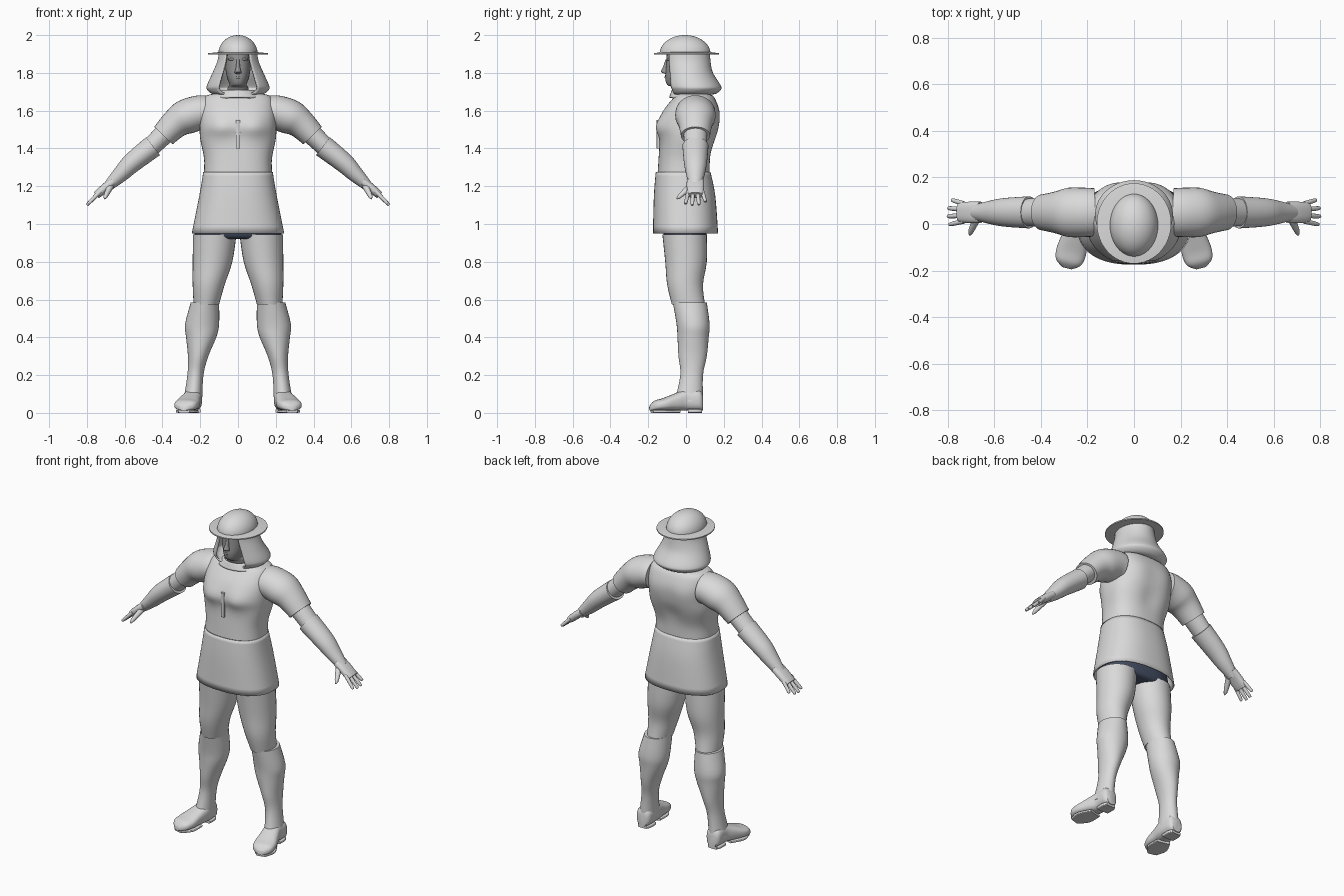
import bpy, math
from mathutils import Vector

cube = bpy.data.objects.get("Cube")
if cube:
    bpy.data.objects.remove(cube, do_unlink=True)

SIDE = Vector((1, 0, 0))
BACK = SIDE.yzx.zxy.zxy  # rotated into place below
BACK = Vector((0, 1, 0))
UP = SIDE.cross(BACK)


def material(name, red, green, blue):
    m = bpy.data.materials.new(name)
    m.use_nodes = True
    colour = (red, green, blue, 1)
    m.diffuse_color = colour
    m.node_tree.nodes["Principled BSDF"].inputs["Base Color"].default_value = colour
    return m


CLOTH = material("light grey", .7, .7, .7)
FACE = material("face grey", .3, .3, .3)
SHORTS = material("slate blue", .06, .08, .13)


def smooth_rings(rings, steps):
    """Catmull-Rom interpolation between section rings."""
    last = len(rings) - 1
    result = []
    for i in range(last):
        quads = zip(rings[max(i - 1, 0)], rings[i], rings[i + 1], rings[min(i + 2, last)])
        quads = list(quads)
        for s in range(steps):
            t = s / steps
            result.append([
                b + t / 2 * (c - a + t * (2 * a - 5 * b + 4 * c - d + t * (3 * b - a - 3 * c + d)))
                for a, b, c, d in quads])
    return result + [list(rings[last])]


def signed_power(value, exponent):
    return math.copysign(abs(value) ** exponent, value)


def loft(name, rings, mat=CLOTH, depth_axis=BACK, along=None, power=2, steps=4, gap=0,
         caps=True, mirror=False, wall=0, shape=None, segments=32):
    """Skin over oval rings: centre x, y, z, radius across, radius along depth_axis."""
    rings = smooth_rings(rings, steps)
    centres = [Vector(ring[:3]) for ring in rings]
    last = len(rings) - 1
    count = segments + 1 if gap else segments
    verts, faces = [], []
    for i, ring in enumerate(rings):
        tangent = along or centres[min(i + 1, last)] - centres[max(i - 1, 0)]
        across = depth_axis.cross(tangent).normalized()
        for j in range(count):
            turn = j / segments
            angle = gap + (math.tau - 2 * gap) * turn - math.pi / 2
            point = (centres[i]
                     + across * ring[3] * signed_power(math.cos(angle), 2 / power)
                     + depth_axis * ring[4] * signed_power(math.sin(angle), 2 / power))
            verts.append(shape(point) if shape else point)
    for i in range(last):
        low, high = i * count, (i + 1) * count
        for j in range(segments):
            k = (j + 1) % count
            faces.append((low + j, low + k, high + k, high + j))
    if caps and not gap:
        faces.append(tuple(reversed(range(count))))
        faces.append(tuple(range(last * count, len(verts))))
    mesh = bpy.data.meshes.new(name)
    mesh.from_pydata(verts, [], faces)
    mesh.materials.append(mat)
    part = bpy.data.objects.new(name, mesh)
    bpy.context.collection.objects.link(part)
    if wall:
        solidify = part.modifiers.new("wall", "SOLIDIFY")
        solidify.thickness = wall
        solidify.offset = -1
    if mirror:
        part.modifiers.new("mirror", "MIRROR")
    bpy.ops.object.select_all(action="DESELECT")
    part.select_set(True)
    bpy.context.view_layer.objects.active = part
    bpy.ops.object.shade_smooth_by_angle(angle=math.radians(40))


def slab(z, half_width, front, back):
    """Horizontal body section from its half width, front and back."""
    return (0, (front + back) / 2, z, half_width, (back - front) / 2)


def leg_ring(z, inner, outer, front, back):
    """Horizontal leg section from its four sides."""
    return ((inner + outer) / 2, (front + back) / 2, z, (outer - inner) / 2, (back - front) / 2)


def foot_ring(y, width, height, base=0):
    """Upright foot section; the toes turn outward."""
    return (.24 + max(0, -y) / 4, y, base + height, width, height)


def arm(name, *sections, flatness=1.15, power=2):
    """Arm piece through sections of x, z and radius."""
    rings = [(x, .05, z, radius, radius * flatness) for x, z, radius in sections]
    loft(name, rings, power=power, mirror=True)


def bump(point, x, z, size):
    return math.exp(-((abs(point.x) - x) ** 2 + (point.z - z) ** 2) / size ** 2)


def muscles(point):
    """Swell the chest and shoulder blades, sink the spine."""
    if point.y < 0:
        point.y -= .016 * bump(point, .09, 1.51, .06)
    else:
        point.y += .008 * bump(point, .1, 1.55, .07) - .012 * bump(point, 0, 1.42, .06)
    return point


# Tunic, skirt and shorts
waist = slab(1.27, .18, -.15, .125)
loft("tunic", [waist, slab(1.35, .18, -.145, .13), slab(1.45, .2, -.14, .16),
               slab(1.52, .203, -.15, .172), slab(1.6, .2, -.12, .175),
               slab(1.67, .18, -.065, .15), slab(1.69, .13, -.05, .12)],
     along=UP, power=2.5, shape=muscles, segments=64)
loft("skirt", [slab(1.275, .184, -.16, .13), slab(1.15, .205, -.17, .155),
               slab(.95, .245, -.175, .17)],
     along=-UP, power=2.4, caps=False, wall=.008, segments=64)
loft("shorts", [slab(1.1, .19, -.13, .12), slab(.95, .23, -.12, .11), slab(.92, .2, -.09, .09)],
     SHORTS, along=UP, power=2.4)
loft("placket", [slab(1.4, .011, -.155, -.14), slab(1.55, .011, -.155, -.14)], along=UP, power=5)

# Legs and boots
loft("thigh", [leg_ring(.945, .008, .238, -.125, .11), leg_ring(.8, .03, .24, -.11, .11),
               leg_ring(.68, .07, .24, -.1, .09), leg_ring(.575, .1, .235, -.075, .1)],
     along=UP, mirror=True)
loft("boot_shaft", [leg_ring(.585, .1, .25, -.07, .11), leg_ring(.47, .1, .28, -.05, .125),
                    leg_ring(.4, .115, .275, -.045, .12), leg_ring(.3, .157, .265, -.04, .11),
                    leg_ring(.2, .183, .268, -.03, .09), leg_ring(.06, .19, .29, -.06, .09)],
     along=UP, mirror=True)
loft("boot_foot", [foot_ring(*section, base=.012) for section in (
    (.09, .03, .04), (.07, .046, .055), (0, .05, .056), (-.06, .057, .045),
    (-.12, .065, .033), (-.165, .055, .026), (-.19, .02, .013))],
     depth_axis=UP, power=2.6, mirror=True)
loft("boot_heel", [foot_ring(.085, .03, .01), foot_ring(.06, .042, .01), foot_ring(.01, .042, .01)],
     depth_axis=UP, power=5, mirror=True)
loft("boot_sole", [foot_ring(-.04, .042, .008), foot_ring(-.12, .06, .008),
                   foot_ring(-.18, .03, .008)], depth_axis=UP, power=5, mirror=True)

# Arms and hands
arm("sleeve", (.17, 1.59, .09), (.21, 1.588, .092), (.28, 1.565, .092),
    (.335, 1.528, .078), (.395, 1.468, .067))
arm("elbow", (.36, 1.505, .056), (.48, 1.39, .05))
arm("forearm", (.45, 1.412, .06), (.56, 1.325, .053), (.62, 1.265, .043), (.685, 1.203, .028))
arm("palm", (.66, 1.225, .023), (.7, 1.195, .023), (.735, 1.165, .022), (.75, 1.152, .02),
    flatness=2, power=2.5)
fingers = {"index": .9, "middle": 1, "ring": .97, "little": .75}
for i, (finger, reach) in enumerate(fingers.items()):
    root = Vector((.73, .012 + .025 * i, 1.172))
    tip = root + Vector((.07, 0, -.072)) * reach + BACK * (i - 1.4) * .01
    loft(finger + "_finger", [(*root.lerp(tip, t), radius, radius)
                              for t, radius in ((0, .011), (.9, .009), (1, .003))],
         mirror=True, segments=12)
loft("thumb", [(.675, .025, 1.2, .018, .018), (.7, -.03, 1.15, .012, .012),
               (.706, -.048, 1.134, .004, .004)],
     depth_axis=Vector((.8, 0, .6)), mirror=True, segments=12)

# Head and face
loft("head", [slab(1.66, .06, -.06, .06), slab(1.72, .055, -.07, .06), slab(1.737, .045, -.1, .04),
              slab(1.775, .058, -.11, .066), slab(1.83, .067, -.106, .08),
              slab(1.93, .068, -.1, .09)], FACE, along=UP, power=2.2)
loft("nose", [slab(1.795, .015, -.11, -.09), slab(1.805, .018, -.132, -.09),
              slab(1.83, .011, -.122, -.09), slab(1.87, .008, -.108, -.09)],
     FACE, along=UP, segments=16)


def ridge(name, x, y, z, half, mirror=False):
    """Small rounded ridge across the face."""
    loft(name, [(x - half, y + .008, z, .002, .003), (x, y, z, .008, .01),
                (x + half, y + .012, z, .002, .003)], FACE, mirror=mirror, segments=12)


ridge("brow", .03, -.092, 1.872, .024, mirror=True)
ridge("lips", 0, -.104, 1.776, .024)

# Hood hanging from the helmet, open in front of the face
loft("hood", [slab(1.905, .102, -.117, .127), slab(1.86, .11, -.117, .13),
              slab(1.8, .135, -.113, .143), slab(1.735, .164, -.113, .183),
              slab(1.712, .164, -.105, .185), slab(1.69, .14, -.09, .16),
              slab(1.685, .1, -.07, .13)],
     along=-UP, gap=math.radians(38), wall=.01, segments=48)
loft("collar", [slab(1.67, .13, -.09, .13), slab(1.71, .085, -.075, .095)],
     along=UP, caps=False, wall=.01)

# Helmet: a domed bowl on a thin flat brim
dome = []
for i in range(9):
    lift = math.radians(11 * i)
    dome.append((0, -.005, 1.9 + .1 * math.sin(lift), .104 * math.cos(lift), .135 * math.cos(lift)))
loft("helmet_dome", dome, along=UP, segments=48)
loft("helmet_brim", [slab(1.897, .09, -.12, .12), slab(1.897, .16, -.17, .175),
                     slab(1.904, .16, -.17, .175), slab(1.91, .1, -.13, .13)],
     along=UP, steps=1, segments=48)
